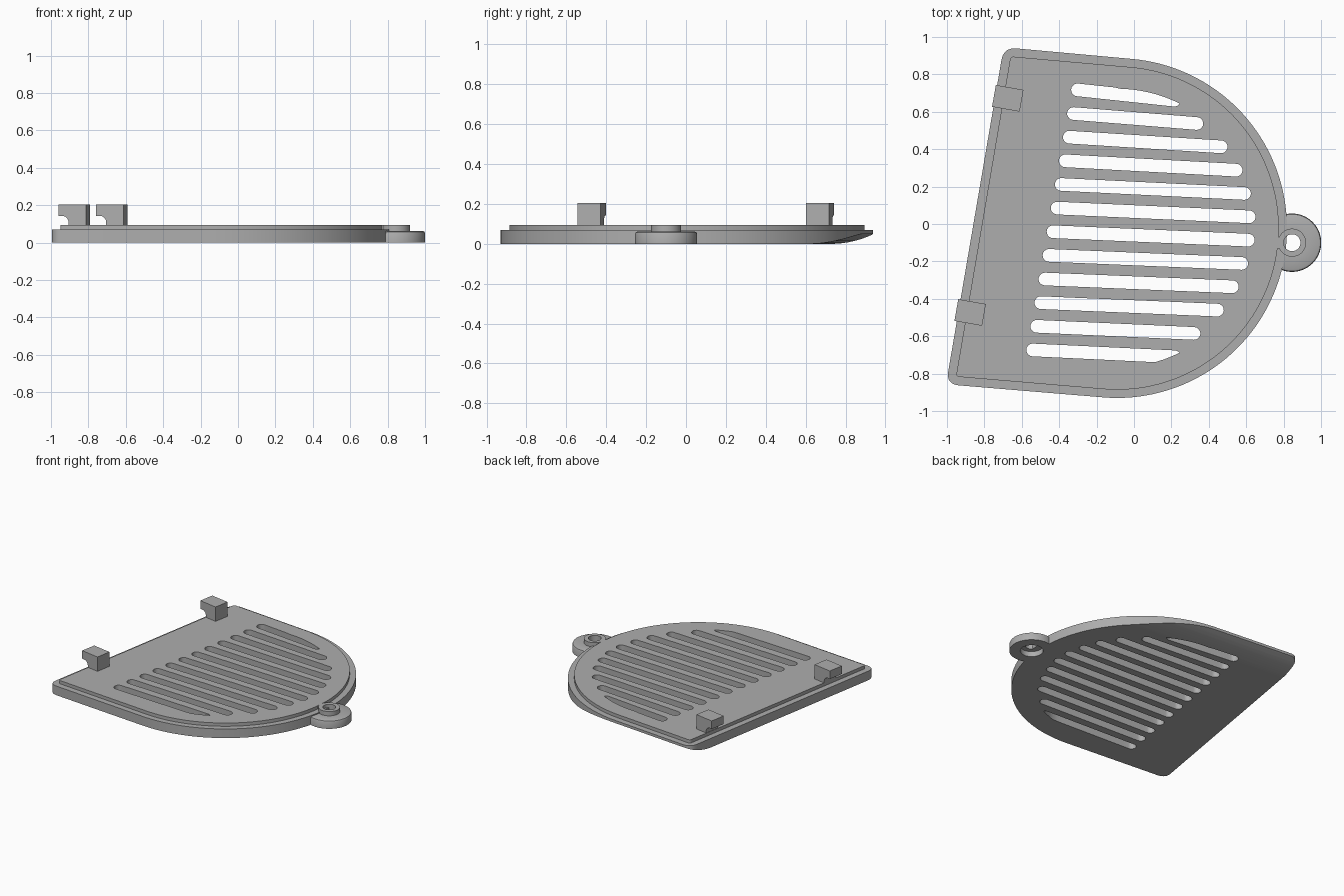
import bpy, bmesh, math
from mathutils import Matrix, Vector

cube = bpy.data.objects.get("Cube")
if cube:
    bpy.data.objects.remove(cube, do_unlink=True)

grey = bpy.data.materials.new("plain grey")
grey.use_nodes = True
grey.diffuse_color = (0.42, 0.42, 0.42, 1)
grey.node_tree.nodes["Principled BSDF"].inputs["Base Color"].default_value = (0.42, 0.42, 0.42, 1)

CENTRE = Vector((-0.09, -0.022))
TILT = math.radians(5)


def finish(name, bm):
    bmesh.ops.recalc_face_normals(bm, faces=bm.faces)
    mesh = bpy.data.meshes.new(name)
    bm.to_mesh(mesh)
    bm.free()
    mesh.materials.append(grey)
    obj = bpy.data.objects.new(name, mesh)
    bpy.context.collection.objects.link(obj)
    return obj


def prism(bm, outline, low, high, matrix=Matrix()):
    """Extrude a closed 2D outline from low to high."""
    rings = [[bm.verts.new(matrix @ Vector((p[0], p[1], z))) for p in outline] for z in (low, high)]
    bm.faces.new(rings[0][::-1])
    bm.faces.new(rings[1])
    n = len(outline)
    for i in range(n):
        j = (i + 1) % n
        bm.faces.new((rings[0][i], rings[0][j], rings[1][j], rings[1][i]))


def solid(name, outline, low, high, matrix=Matrix()):
    bm = bmesh.new()
    prism(bm, outline, low, high, matrix)
    return finish(name, bm)


def arc(centre, radius, start, end, steps):
    angles = [start + (end - start) * i / steps for i in range(steps + 1)]
    return [Vector(centre) + radius * Vector((math.cos(a), math.sin(a))) for a in angles]


def rounded(before, corner, after, size, steps=8):
    """Soften a corner between its two neighbours."""
    corner = Vector(corner)
    a = corner + (Vector(before) - corner).normalized() * size
    b = corner + (Vector(after) - corner).normalized() * size
    ts = [i / steps for i in range(steps + 1)]
    return [a * (1 - t) ** 2 + corner * 2 * t * (1 - t) + b * t * t for t in ts]


def cover_outline(radius, back, front, corner):
    curve = arc(CENTRE, radius, math.pi / 2 - TILT, -math.pi / 2 - TILT, 72)
    return (curve + rounded(curve[-1], front, back, corner)
            + rounded(front, back, curve[0], corner))


def cut(target, cutter):
    mod = target.modifiers.new("cut", "BOOLEAN")
    mod.operation = "DIFFERENCE"
    mod.solver = "EXACT"
    mod.object = cutter
    bpy.context.view_layer.objects.active = target
    bpy.ops.object.modifier_apply(modifier=mod.name)


# Base plate with its rim, and the raised inner panel
base = solid("base_plate", cover_outline(0.908, (-0.697, 0.945), (-1.005, -0.857), 0.07), 0, 0.07)
panel = solid("raised_panel", cover_outline(0.864, (-0.66, 0.896), (-0.952, -0.816), 0.018), 0.07, 0.095)

# Fan of vent slots, the end ones trimmed to a circle
tips = [0.25, 0.37, 0.50, 0.58, 0.625, 0.65, 0.645, 0.61, 0.56, 0.48, 0.355, 0.25]
half = 0.034
bm = bmesh.new()
for i, tip in enumerate(tips):
    a = Vector((-0.302 - 0.0218 * i, 0.717 - 0.1264 * i))
    b = Vector((tip - half, 0.662 - 0.1247 * i))
    ang = math.atan2(b.y - a.y, b.x - a.x)
    left = arc(a, half, ang + math.pi / 2, ang + 1.5 * math.pi, 10)
    right = arc(b, half, ang - math.pi / 2, ang + math.pi / 2, 10)
    steps = [k / 16 for k in range(1, 16)]
    points = (left + [left[-1].lerp(right[0], t) for t in steps]
              + right + [right[-1].lerp(left[0], t) for t in steps])
    if i in (0, len(tips) - 1):
        for k, p in enumerate(points):
            d = p - CENTRE
            if d.x > 0 and d.length > 0.745:
                points[k] = CENTRE + d.normalized() * 0.745
    prism(bm, points, -0.1, 0.2)
slots = finish("slot_cutter", bm)

# Curved relief under the back edge
relief = [(0.69 + 0.03 * k, 0.05 * (k / 7.3) ** 2 - 0.0002) for k in range(10)]
relief += [(relief[-1][0], -0.1), (relief[0][0], -0.1)]
s, c = math.sin(TILT), math.cos(TILT)
frame = Matrix(((s, 0, c, CENTRE.x), (c, 0, -s, CENTRE.y), (0, 1, 0, 0), (0, 0, 0, 1)))
under = solid("relief_cutter", relief, -2, 2, frame)

# Recess under the screw ear
EAR = Vector((0.845, -0.1))
recess = solid("recess_cutter", arc(EAR, 0.08, 0, math.tau, 48)[:-1], -0.1, 0.04)

for cutter in (slots, under, recess):
    cut(base, cutter)
cut(panel, slots)
for cutter in (slots, under, recess):
    bpy.data.objects.remove(cutter, do_unlink=True)

# Screw ear with boss, hole and recess, turned from one profile
profile = [(0.045, 0.095), (0.075, 0.095), (0.075, 0.062), (0.143, 0.062), (0.152, 0.058),
           (0.156, 0.048), (0.156, 0), (0.08, 0), (0.08, 0.04), (0.045, 0.04)]
bm = bmesh.new()
n = 64
rings = [[bm.verts.new((EAR.x + r * math.cos(math.tau * k / n), EAR.y + r * math.sin(math.tau * k / n), z))
          for k in range(n)] for r, z in profile]
for i, ring in enumerate(rings):
    after = rings[(i + 1) % len(rings)]
    for k in range(n):
        j = (k + 1) % n
        bm.faces.new((ring[k], ring[j], after[j], after[k]))
ear = finish("screw_ear", bm)

# Small neck joining the boss to the panel
neck = solid("boss_neck", [(0.75, -0.13), (0.785, -0.13), (0.785, -0.07), (0.75, -0.07)], 0.06, 0.0945)

# Two hooked clips along the straight edge
hook = [(0.075, 0.09), (0.075, 0.205), (-0.075, 0.205), (-0.075, 0.143)]
hook += [tuple(p) for p in arc((-0.055, 0.108), 0.035, math.pi / 2, 0, 8)] + [(-0.02, 0.09)]
parts = [base, panel, ear, neck]
for name, x, y in (("back_clip", -0.675, 0.672), ("front_clip", -0.876, -0.473)):
    place = (Matrix.Translation((x, y, 0)) @ Matrix.Rotation(math.radians(-10), 4, "Z")
             @ Matrix.Rotation(math.pi / 2, 4, "X"))
    parts.append(solid(name, hook, -0.059, 0.059, place))

# Smooth the curves, keep the edges crisp
bpy.ops.object.select_all(action="DESELECT")
for obj in parts:
    obj.select_set(True)
bpy.context.view_layer.objects.active = base
bpy.ops.object.shade_smooth_by_angle(angle=math.radians(30))
